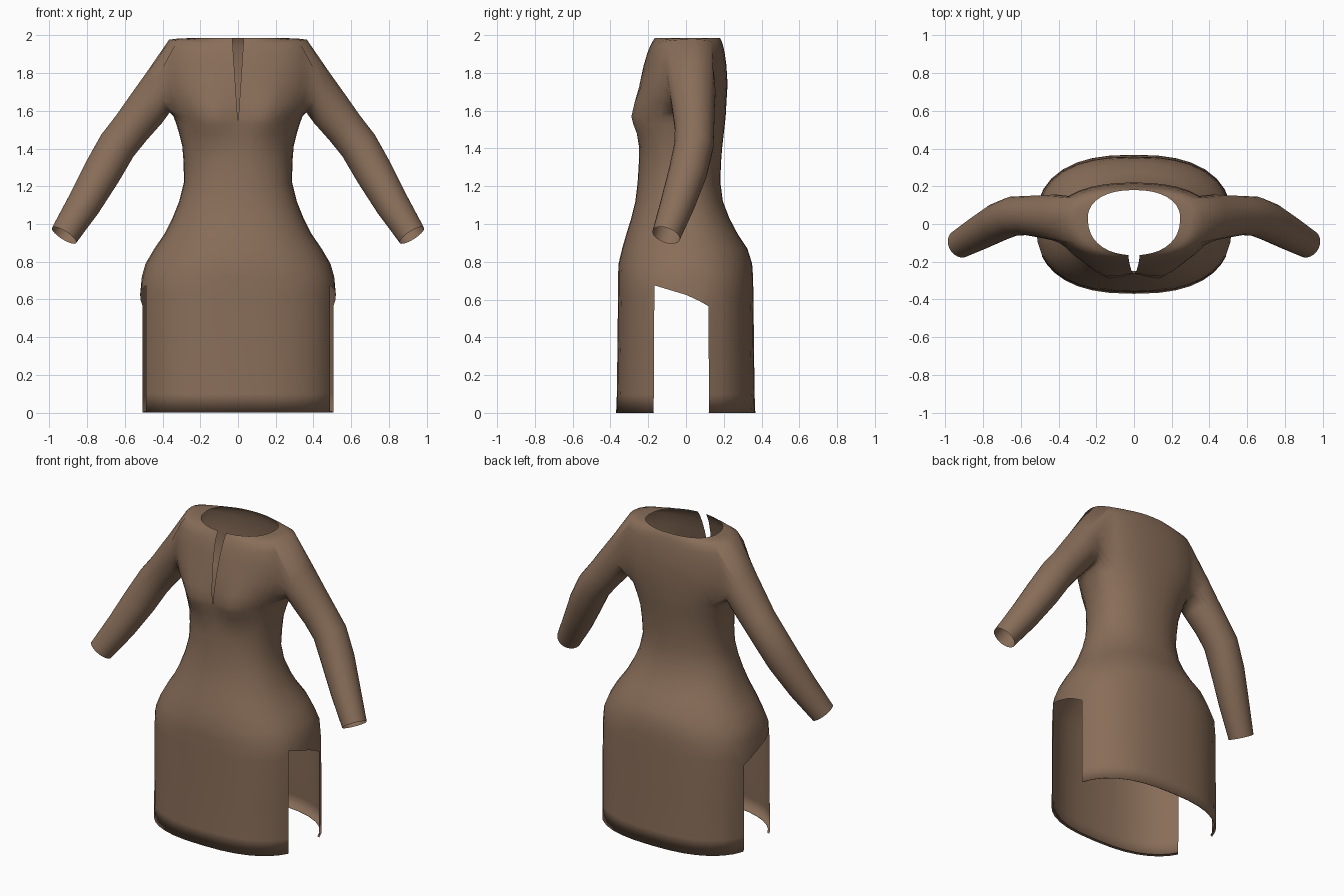
import bpy, bmesh, math
from mathutils import Vector

if "Cube" in bpy.data.objects:
    bpy.data.objects.remove(bpy.data.objects["Cube"])

# Angles around the right half of the body, front centre to back centre
ANG = [-90, -80, -70, -60, -50, -40, -31, -22.6, -11, 0,
       7.5, 14.7, 25, 36, 48, 60, 70, 80, 90]
SLIT = (7, 11)        # columns bounding the side slit
HOLE = (6, 13)        # columns bounding the armhole

# Straight skirt: height, then a common rule for width and depth
ROWS = [(z, .52 - k, -.361 - f + k, .358 + f - k) for z, f, k in
        ((.006, .009, .012), (0, .009, 0), (.1, .005, 0), (.35, .002, 0), (.62, 0, .001))]
SLIT_ROW = len(ROWS) - 1

# Hips to neckline: height, half width, front y, back y
ROWS += [
    (.72, .510, -.360, .355),
    (.79, .490, -.357, .350),
    (.87, .443, -.338, .325),
    (.95, .388, -.315, .272),
    (1.03, .348, -.290, .230),
    (1.12, .312, -.268, .195),
    (1.22, .287, -.256, .182),
    (1.32, .288, -.250, .185),
    (1.41, .295, -.248, .192),
    (1.48, .312, -.252, .200),
    (1.53, .327, -.255, .206),
    (1.57, .342, -.258, .210),
    (1.64, .395, -.256, .214),
    (1.74, .418, -.245, .220),
    (1.84, .418, -.224, .214),
    (1.91, .400, -.203, .204),
    (1.95, .365, -.186, .195),
    (1.97, .305, -.175, .188),
    (1.985, .245, -.165, .180),
]
HOLE_HI = len(ROWS) - 3
HOLE_LO = HOLE_HI - 5

# Sleeve centre line and mean radius: x, y, z, radius
SLEEVE = [
    (.425, .035, 1.695, .122),
    (.492, .040, 1.602, .112),
    (.565, .045, 1.510, .105),
    (.640, .042, 1.415, .104),
    (.720, .010, 1.275, .102),
    (.817, -.045, 1.105, .091),
    (.922, -.105, .940, .076),
]


def body_point(row, col):
    z, w, yf, yb = row
    a = math.radians(ANG[col])
    c, s = max(math.cos(a), 0), abs(math.sin(a))
    n = 2.5 if z < .75 else 2.25
    # Side seam drifts forward at the waist and back at the shoulder
    y0 = -.03 * math.exp(-((z - 1.12) / .18) ** 2) + .03 * min(max((z - 1.4) / .17, 0), 1)
    x = 0 if abs(ANG[col]) == 90 else w * c ** (2 / n)
    y = y0 + ((yf if ANG[col] < 0 else yb) - y0) * s ** (2 / n)
    # Chest fullness
    if ANG[col] < 0:
        y -= .048 * math.exp(-((x - .15) / .10) ** 2 - ((z - 1.57) / .11) ** 2)
    # Neck opening, tapering down the front
    if col == 0 and z > 1.53:
        x = .03 * (z - 1.53) / .455
    # Raised shoulder
    if z > 1.89:
        z += .03 * math.sin(math.pi * (z - 1.89) / .095) * c * c
    return x, y, z


bm = bmesh.new()
grid = [[bm.verts.new(body_point(r, c)) for c in range(len(ANG))] for r in ROWS]

# Sloping top of the side slit
for c in range(SLIT[0], SLIT[1] + 1):
    v = grid[SLIT_ROW][c]
    v.co.z = .625 - .3 * v.co.y - .6 * max(v.co.y, 0) ** 1.5

# Body panels, leaving the side slit and the armhole open
for r in range(len(ROWS) - 1):
    for c in range(len(ANG) - 1):
        if r < SLIT_ROW and SLIT[0] <= c < SLIT[1]:
            continue
        if HOLE_LO <= r < HOLE_HI and HOLE[0] <= c < HOLE[1]:
            continue
        quad = [grid[r][c], grid[r][c + 1], grid[r + 1][c + 1], grid[r + 1][c]]
        # The turned-in hem faces down
        bm.faces.new(quad[::-1] if r == -1 else quad)

# Armhole loop: along the bottom, up the back, over the top, down the front
lo, hi = HOLE
loop = [grid[HOLE_LO][c] for c in range(lo, hi + 1)]
loop += [grid[r][hi] for r in range(HOLE_LO + 1, HOLE_HI)]
loop += [grid[HOLE_HI][c] for c in range(hi, lo - 1, -1)]
loop += [grid[r][lo] for r in range(HOLE_HI - 1, HOLE_LO, -1)]

# Sleeve rings grown from the armhole to the open cuff
count = len(loop)
path = [Vector((.25, .035, 1.75))] + [Vector(p[:3]) for p in SLEEVE]
for k, p in enumerate(SLEEVE, 1):
    d = (path[min(k + 1, len(path) - 1)] - path[k - 1]).normalized()
    u = Vector((0, 1, 0))
    u = (u - d * u.dot(d)).normalized()
    v = d.cross(u)
    ring = []
    for i in range(count):
        a = math.radians(-90) + (i - (hi - lo) / 2) * math.tau / count
        ring.append(bm.verts.new(path[k] + p[3] * (u * math.cos(a) + v * math.sin(a))))
    for i in range(count):
        j = (i + 1) % count
        bm.faces.new((loop[i], loop[j], ring[j], ring[i]))
    loop = ring

# Remove the unused points inside the openings
bmesh.ops.delete(bm, geom=[v for v in bm.verts if not v.link_faces], context='VERTS')
mesh = bpy.data.meshes.new("tunic")
bm.to_mesh(mesh)
bm.free()
tunic = bpy.data.objects.new("tunic", mesh)
bpy.context.collection.objects.link(tunic)

# Brown cloth
cloth = bpy.data.materials.new("brown_cloth")
cloth.diffuse_color = (.25, .155, .1, 1)
cloth.use_nodes = True
cloth.node_tree.nodes["Principled BSDF"].inputs["Base Color"].default_value = cloth.diffuse_color
mesh.materials.append(cloth)

# Left half
mirror = tunic.modifiers.new("mirror", 'MIRROR')
mirror.use_axis[0] = True
mirror.merge_threshold = .0005

bpy.context.view_layer.objects.active = tunic
tunic.select_set(True)
bpy.ops.object.shade_smooth()
